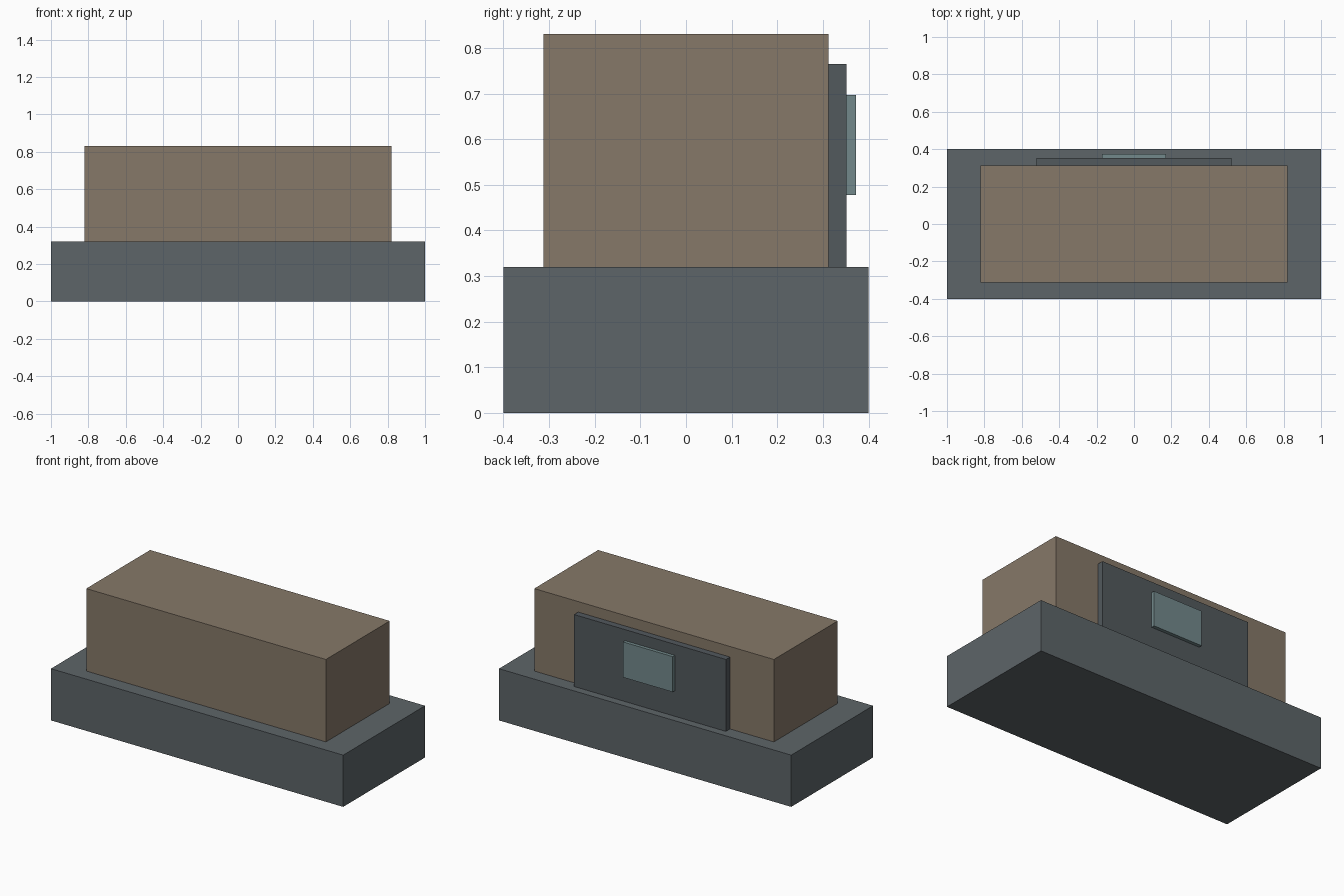
import bpy

if "Cube" in bpy.data.objects:
    bpy.data.objects.remove(bpy.data.objects["Cube"])


def material(name, rgb):
    m = bpy.data.materials.new(name)
    m.diffuse_color = (*rgb, 1)
    m.use_nodes = True
    m.node_tree.nodes["Principled BSDF"].inputs["Base Color"].default_value = m.diffuse_color
    return m


def box(name, x, y, z, mat):
    """Box from (min, max) ranges along each axis."""
    ranges = (x, y, z)
    bpy.ops.mesh.primitive_cube_add(size=1, location=[(a + b) / 2 for a, b in ranges])
    ob = bpy.context.object
    ob.name = name
    ob.scale = [b - a for a, b in ranges]
    bpy.ops.object.transform_apply(location=False, rotation=False, scale=True)
    ob.data.materials.append(mat)
    return ob


slate = material("slate", (0.11, 0.13, 0.14))
dark_slate = material("dark_slate", (0.085, 0.10, 0.11))
brown = material("brown", (0.24, 0.19, 0.14))
teal = material("teal", (0.17, 0.25, 0.26))

# Wide plinth and the main block standing on it
box("base", (-1, 1), (-0.4, 0.4), (0, 0.32), slate)
box("main_block", (-0.82, 0.82), (-0.312, 0.312), (0.32, 0.83), brown)

# Layered panel on the back face
box("back_panel", (-0.52, 0.52), (0.312, 0.352), (0.32, 0.765), dark_slate)
box("back_window", (-0.17, 0.17), (0.352, 0.373), (0.478, 0.697), teal)
